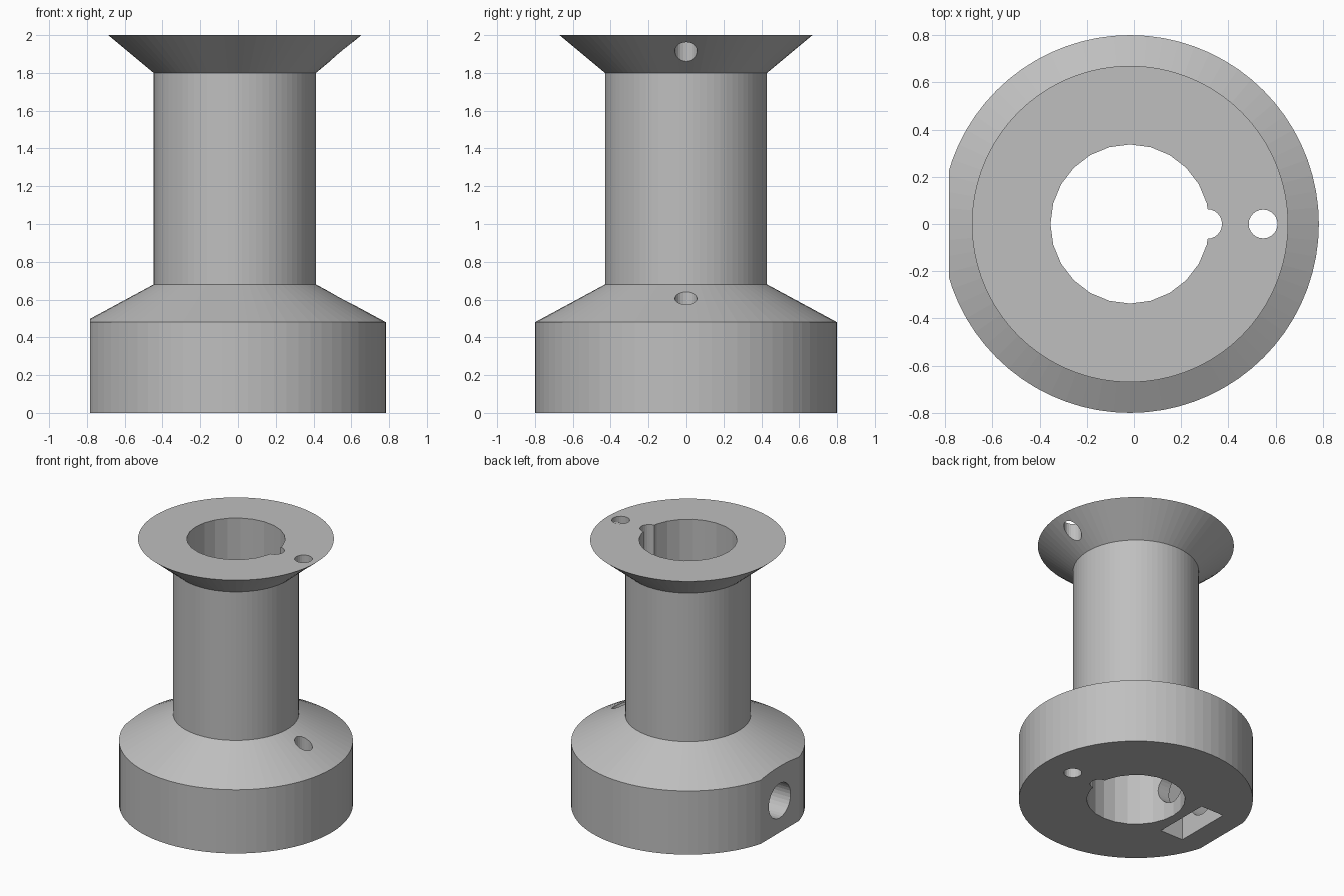
import bpy, bmesh
from math import radians, pi
from mathutils import Matrix, Vector

cube = bpy.data.objects.get("Cube")
if cube:
    bpy.data.objects.remove(cube)

AXIS = -0.017      # the flat on one side shifts the turning axis off centre
BORE_R = 0.337

grey = bpy.data.materials.new("plain grey")
grey.use_nodes = True
colour = (0.52, 0.52, 0.52, 1)
grey.diffuse_color = colour
grey.node_tree.nodes["Principled BSDF"].inputs["Base Color"].default_value = colour


def add_object(name, bm):
    bmesh.ops.recalc_face_normals(bm, faces=bm.faces)
    mesh = bpy.data.meshes.new(name)
    bm.to_mesh(mesh)
    bm.free()
    obj = bpy.data.objects.new(name, mesh)
    mesh.materials.append(grey)
    bpy.context.collection.objects.link(obj)
    return obj


def lathe(name, profile, steps):
    bm = bmesh.new()
    verts = [bm.verts.new((AXIS + r, 0, z)) for r, z in profile]
    edges = [bm.edges.new(pair) for pair in zip(verts, verts[1:])]
    bmesh.ops.spin(bm, geom=verts + edges, cent=(AXIS, 0, 0), axis=(0, 0, 1),
                   angle=2 * pi, steps=steps, use_merge=True)
    bmesh.ops.remove_doubles(bm, verts=bm.verts, dist=1e-5)
    # close both ends
    rims = [e for e in bm.edges if e.is_boundary]
    bmesh.ops.holes_fill(bm, edges=rims, sides=0)
    return add_object(name, bm)


def rod(name, centre, radius, length, sides, tilt=0):
    bm = bmesh.new()
    place = Matrix.Translation(centre) @ Matrix.Rotation(radians(tilt), 4, "Y")
    bmesh.ops.create_cone(bm, cap_ends=True, segments=sides, radius1=radius,
                          radius2=radius, depth=length, matrix=place)
    return add_object(name, bm)


def box(name, low, high):
    bm = bmesh.new()
    low, high = Vector(low), Vector(high)
    size = Matrix.Diagonal((*(high - low), 1))
    bmesh.ops.create_cube(bm, size=1, matrix=Matrix.Translation((low + high) / 2) @ size)
    return add_object(name, bm)


# turned body: base, sloped shoulder, column and flared flange
spool = lathe("spool_body", [(0.8, 0), (0.8, 0.48), (0.43, 0.68),
                             (0.43, 1.8), (0.67, 2)], 72)

# holes and pockets
cutters = [
    box("side_flat_cutter", (-1.2, -1, -0.1), (AXIS - 0.766, 1, 1)),
    rod("bore_cutter", (AXIS, 0, 1), BORE_R, 2.4, 24),
    rod("key_notch_cutter", (AXIS + 0.327, 0, 1), 0.063, 2.4, 24),
    rod("wire_hole_cutter", (AXIS + 0.564, 0, 1), 0.061, 2.4, 24),
    rod("set_screw_cutter", (AXIS - 0.55, 0, 0.24), 0.13, 0.7, 32, 90),
    box("nut_pocket_cutter", (AXIS - 0.596, -0.216, -0.1), (AXIS - 0.405, 0.216, 0.45)),
]
for cutter in cutters:
    cut = spool.modifiers.new(cutter.name, "BOOLEAN")
    cut.operation = "DIFFERENCE"
    cut.solver = "EXACT"
    cut.object = cutter

# bake the cuts, then drop the cutters
bpy.context.view_layer.update()
cut_mesh = bpy.data.meshes.new_from_object(
    spool.evaluated_get(bpy.context.evaluated_depsgraph_get()))
spool.modifiers.clear()
spool.data = cut_mesh
for cutter in cutters:
    bpy.data.objects.remove(cutter)
